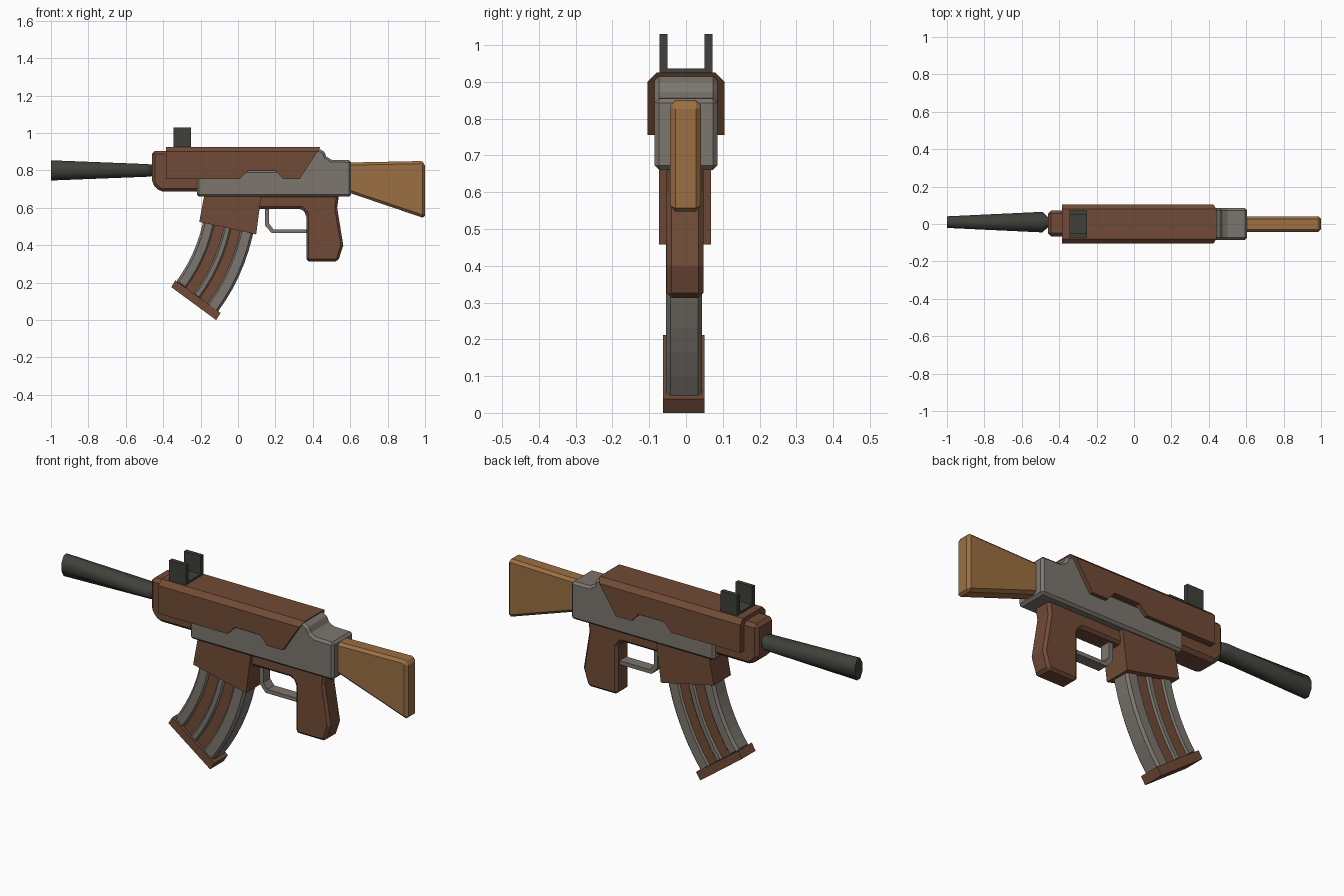
import bpy, bmesh, math
from math import cos, sin, radians

if "Cube" in bpy.data.objects:
    bpy.data.objects.remove(bpy.data.objects["Cube"], do_unlink=True)


def material(name, rgb):
    m = bpy.data.materials.new(name)
    m.use_nodes = True
    m.diffuse_color = (*rgb, 1)
    m.node_tree.nodes["Principled BSDF"].inputs["Base Color"].default_value = (*rgb, 1)
    return m


brown = material("dark_brown", (0.165, 0.07, 0.038))
grey = material("warm_grey", (0.2, 0.18, 0.155))
wood = material("light_wood", (0.33, 0.16, 0.055))
dark = material("gunmetal", (0.05, 0.053, 0.043))


def loft(name, rings, mat):
    """Join equal-length rings of points with quads and close both ends."""
    bm = bmesh.new()
    loops = [[bm.verts.new(p) for p in ring] for ring in rings]
    n = len(loops[0])
    for a, b in zip(loops, loops[1:]):
        for i in range(n):
            j = (i + 1) % n
            bm.faces.new((a[i], a[j], b[j], b[i]))
    bm.faces.new(loops[0])
    bm.faces.new(loops[-1])
    bmesh.ops.recalc_face_normals(bm, faces=bm.faces)
    mesh = bpy.data.meshes.new(name)
    bm.to_mesh(mesh)
    bm.free()
    mesh.materials.append(mat)
    ob = bpy.data.objects.new(name, mesh)
    bpy.context.collection.objects.link(ob)
    return ob


def slab(name, profile, y0, y1, mat, bevel=0):
    """Extrude a side profile (x, z) across y, with chamfered edges."""
    ob = loft(name, [[(x, y, z) for x, z in profile] for y in (y0, y1)], mat)
    if bevel:
        mod = ob.modifiers.new("chamfer", "BEVEL")
        mod.width = bevel
        mod.segments = 1
        mod.limit_method = "ANGLE"
        mod.angle_limit = radians(35)
    return ob


def box(name, x0, x1, y0, y1, z0, z1, mat):
    return slab(name, [(x0, z0), (x1, z0), (x1, z1), (x0, z1)], y0, y1, mat)


# Receiver with stepped rear top
slab("receiver", [(-0.22, 0.66), (0.605, 0.66), (0.605, 0.855), (0.5, 0.857), (0.473, 0.873),
                  (0.46, 0.9), (0.435, 0.915), (0.3, 0.915), (0.28, 0.8), (-0.22, 0.8)],
     -0.085, 0.085, grey, 0.012)

# Upper cover, sides clipped lower to make the long top chamfers
lower = [(-0.385, 0.755), (0.01, 0.755), (0.055, 0.8), (0.2, 0.8), (0.24, 0.755), (0.33, 0.755)]
side = lower + [(0.425, 0.9), (-0.385, 0.9)]
crown = lower + [(0.44, 0.925), (-0.385, 0.925)]
loft("upper_cover", [[(x, y, z) for x, z in p] for y, p in
                     ((-0.105, side), (-0.08, crown), (0.08, crown), (0.105, side))], brown)

# Handguard
slab("handguard", [(-0.46, 0.905), (-0.1, 0.905), (-0.1, 0.687), (-0.42, 0.687), (-0.46, 0.73)],
     -0.066, 0.072, brown, 0.017)

# Barrel: tall narrow muzzle blending to a flat wide root
barrel = []
for x, ry, rz in ((-1, 0.031, 0.054), (-0.49, 0.055, 0.034), (-0.45, 0.018, 0.03)):
    barrel.append([(x, 0.01 + ry * cos(a), 0.8 + rz * sin(a))
                   for a in (radians(22.5 + 45 * i) for i in range(8))])
    # Stretch the octagon so its flats reach the full size
    barrel[-1] = [(x, 0.01 + (y - 0.01) / cos(radians(22.5)),
                   0.8 + (z - 0.8) / cos(radians(22.5))) for x, y, z in barrel[-1]]
ob = loft("barrel", barrel, dark)
bpy.ops.object.select_all(action="DESELECT")
ob.select_set(True)
bpy.context.view_layer.objects.active = ob
bpy.ops.object.shade_smooth_by_angle(angle=radians(50))

# Sight: base plate and two posts
box("sight_base", -0.345, -0.25, -0.07, 0.07, 0.92, 0.936, dark)
for label, s in (("left", 1), ("right", -1)):
    box("sight_post_" + label, -0.345, -0.25, *sorted((s * 0.05, s * 0.072)), 0.92, 1.03, dark)

# Stock
slab("stock", [(0.59, 0.842), (0.98, 0.85), (1, 0.84), (1, 0.543), (0.59, 0.682)],
     -0.043, 0.041, wood, 0.014)

# Grip with the rail above the trigger opening
slab("grip", [(0.1, 0.67), (0.54, 0.67), (0.53, 0.6), (0.563, 0.4), (0.535, 0.313), (0.365, 0.313),
              (0.365, 0.565), (0.34, 0.595), (0.1, 0.595)], -0.053, 0.047, brown, 0.013)

# Trigger guard
slab("trigger_guard", [(0.145, 0.61), (0.145, 0.505), (0.18, 0.465), (0.38, 0.465), (0.38, 0.485),
                       (0.19, 0.485), (0.167, 0.515), (0.167, 0.61)], -0.03, 0.026, grey)

# Magazine well
slab("magazine_well", [(-0.18, 0.67), (-0.207, 0.525), (0.097, 0.458), (0.125, 0.67)],
     -0.073, 0.068, brown)

# Curved magazine: brown core with three raised grey ribs
def on_arc(radius, degrees):
    a = radians(degrees)
    return (-0.98 + radius * cos(a), 0.69 + radius * sin(a))


def arc_slab(name, r0, r1, half, mat, bevel=0):
    angles = [-9 - 28 * i / 7 for i in range(8)]
    profile = [on_arc(r0, a) for a in angles] + [on_arc(r1, a) for a in reversed(angles)]
    return slab(name, profile, -0.005 - half, -0.005 + half, mat, bevel)


arc_slab("magazine_core", 0.83, 1.06, 0.041, brown)
for label, r0, r1 in (("front", 0.81, 0.876), ("middle", 0.922, 0.968), ("rear", 1.012, 1.085)):
    arc_slab("magazine_rib_" + label, r0, r1, 0.049, grey, 0.012)

slab("magazine_base", [(-0.357, 0.176), (-0.335, 0.212), (-0.093, 0.038), (-0.117, 0)],
     -0.062, 0.05, brown)
